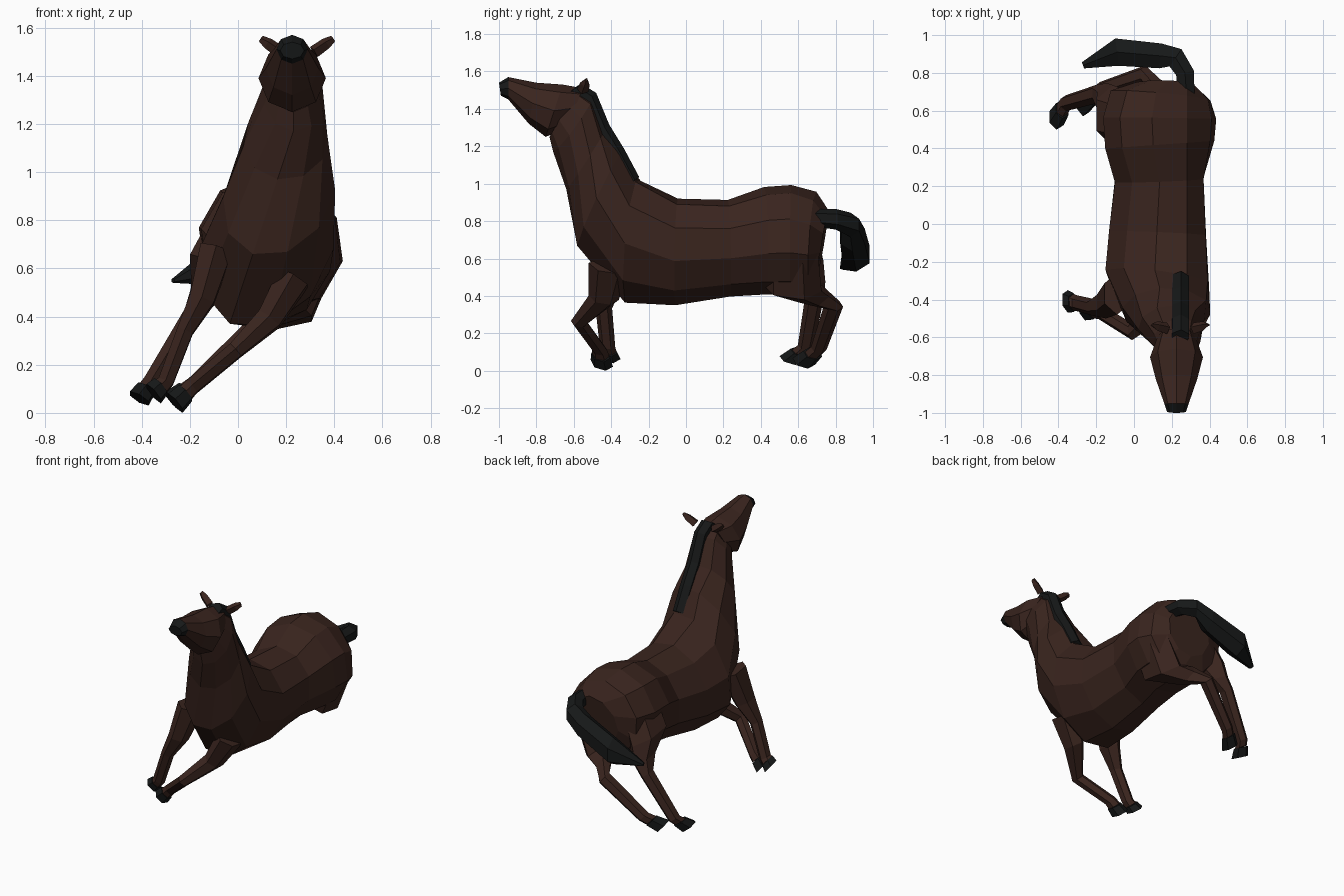
import bpy, bmesh
from math import sin, cos, pi
from mathutils import Vector as V

if "Cube" in bpy.data.objects:
    bpy.data.objects.remove(bpy.data.objects["Cube"])


def material(name, rgb):
    m = bpy.data.materials.new(name)
    m.diffuse_color = (*rgb, 1)
    m.use_nodes = True
    m.node_tree.nodes["Principled BSDF"].inputs["Base Color"].default_value = m.diffuse_color
    return m


COAT = material("brown_coat", (.042, .018, .013))
DARK = material("dark_hair", (.008, .009, .009))


def loft(name, rings, mat, n=8, phase=0):
    """Skin elliptical rings given as top point, bottom point, half width."""
    bm = bmesh.new()
    mids = [(t + b) / 2 for t, b, w in rings]
    loops = []
    for i, (top, bottom, w) in enumerate(rings):
        up = (top - bottom) / 2
        tangent = mids[min(i + 1, len(mids) - 1)] - mids[max(i - 1, 0)]
        side = tangent.cross(up).normalized() * w
        angles = [2 * pi * k / n + phase for k in range(n)]
        loops.append([bm.verts.new(mids[i] + up * cos(a) + side * sin(a)) for a in angles])
    for a, b in zip(loops, loops[1:]):
        for k in range(n):
            bm.faces.new((a[k], a[k - 1], b[k - 1], b[k]))
    bm.faces.new(loops[0])
    bm.faces.new(loops[-1])
    bmesh.ops.recalc_face_normals(bm, faces=bm.faces)
    me = bpy.data.meshes.new(name)
    bm.to_mesh(me)
    bm.free()
    me.materials.append(mat)
    bpy.context.collection.objects.link(bpy.data.objects.new(name, me))


def tube(name, points, radii, mat, axis, flat, n=6):
    """Flattened tube along a path."""
    axis = V(axis)
    loft(name, [(V(p) + axis * r, V(p) - axis * r, .012 + flat * r)
                for p, r in zip(points, radii)], mat, n)


# Trunk and neck: side profile (top y, z, bottom y, z, half width);
# the body leans, so the belly line swings to -x the lower it is
profile = [
    (.75, .82, .72, .58, .15),
    (.68, .91, .68, .48, .27),
    (.56, .95, .56, .45, .30),
    (.43, .94, .41, .45, .29),
    (.23, .88, .23, .43, .23),
    (-.05, .89, -.05, .38, .25),
    (-.27, 1.01, -.30, .37, .26),
    (-.35, 1.16, -.57, .66, .22),
    (-.43, 1.29, -.64, .97, .17),
    (-.50, 1.46, -.71, 1.17, .125),
    (-.58, 1.51, -.73, 1.25, .10)]
loft("body", [(V((.28 - .05 * (yt < -.4), yt, zt)),
               V((min(.23, .23 - .33 * (1.17 - zb)), yb, zb)), w * 1.03)
              for yt, zt, yb, zb, w in profile], COAT, 10)

# Head with a dark muzzle, both from the side profile
head = [(V((.225, yt, zt)), V((.225, yb, zb)), w) for yt, zt, yb, zb, w in (
    (-.55, 1.51, -.64, 1.30, .10),
    (-.66, 1.53, -.75, 1.25, .14),
    (-.80, 1.54, -.84, 1.32, .11),
    (-.95, 1.57, -.95, 1.45, .065),
    (-1.0, 1.54, -.99, 1.47, .05))]
loft("head", head[:4], COAT, 8)
loft("muzzle", head[3:], DARK, 8)

# Ears
for s, name in ((-1, "ear_right"), (1, "ear_left")):
    tube(name, [(.245 + s * d, -.57 + d / 4, 1.45 + d * .7) for d in (.07, .12, .15)],
         (.03, .025, .005), COAT, (0, -1, .3), .5, 4)

# Mane follows the crest of the neck
loft("mane", [(V((.25, yt + .02, zt + .025)), V((.24, yt - .06, zt - .03)), .05)
              for yt, zt, *_ in profile[6:]], DARK, 6)

# Tail sweeps back and round to -x
tube("tail", [(.28, .65, .82), (.27, .80, .81), (.22, .88, .78),
              (.14, .89, .72), (-.09, .91, .62), (-.27, .84, .55)],
     (.045, .055, .065, .08, .09, .01), DARK, (0, 0, 1), .8)

# Legs: path from the body to the sole, hoof on the lower part of the last stretch
hind = (.155, .165, .095, .05, .042)
fore = (.11, .08, .045, .042)
legs = {
    "hind_left": (hind, [(.32, .55, .66), (.23, .56, .45), (.14, .67, .41),
                         (.06, .79, .35), (-.18, .71, .12), (-.27, .63, .05)]),
    "hind_right": (hind, [(-.04, .55, .75), (-.11, .57, .61), (-.14, .65, .49),
                          (-.19, .69, .41), (-.36, .64, .13), (-.41, .56, .06)]),
    "front_left": (fore, [(.23, -.41, .56), (.13, -.44, .39), (-.01, -.57, .26),
                          (-.19, -.46, .11), (-.26, -.45, .04)]),
    "front_right": (fore, [(-.09, -.37, .68), (-.15, -.42, .47), (-.22, -.44, .34),
                           (-.30, -.42, .13), (-.35, -.41, .08)])}
for name, (radii, path) in legs.items():
    path = [V(p) for p in path]
    sole = path[-1]
    coronet = path[-2].lerp(sole, .4)
    tube(name + "_leg", path[:-1] + [coronet], radii + (.045,), COAT, (0, -1, .15), .6)
    tube(name + "_hoof", [coronet, sole], (.05, .06), DARK, (0, -1, .3), .65)
